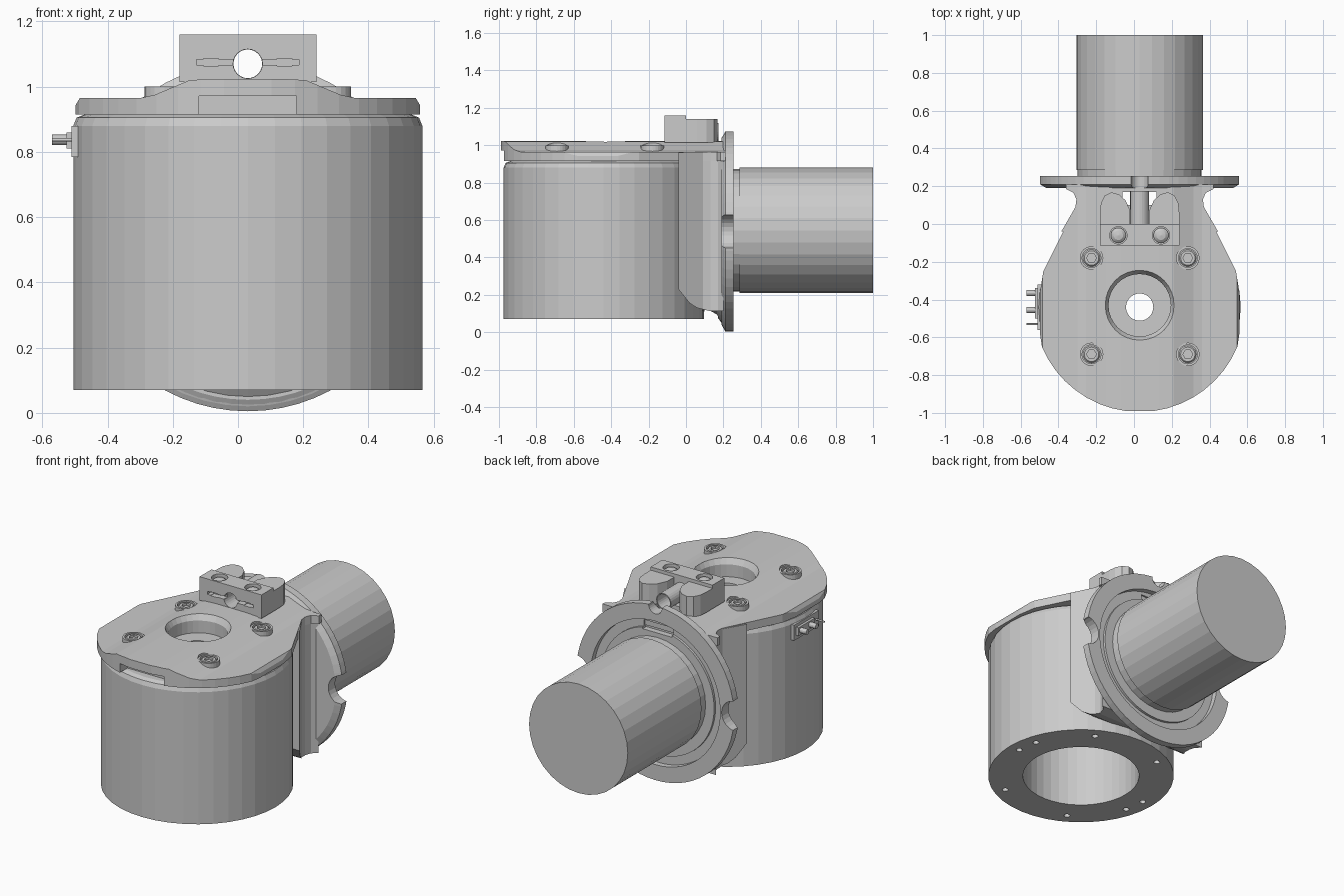
import bpy, bmesh
from math import cos, sin, pi, radians
from mathutils import Vector

if "Cube" in bpy.data.objects:
    bpy.data.objects.remove(bpy.data.objects["Cube"])

CX, CY, CZ = 0.03, -0.44, 0.54    # shared centre line, drum axis, flange axis


def make(name, bm):
    bmesh.ops.remove_doubles(bm, verts=bm.verts, dist=1e-5)
    bmesh.ops.recalc_face_normals(bm, faces=bm.faces)
    mesh = bpy.data.meshes.new(name)
    bm.to_mesh(mesh)
    bm.free()
    obj = bpy.data.objects.new(name, mesh)
    bpy.context.collection.objects.link(obj)
    return obj


def lathe(name, profile, centre, axis="z", segs=32):
    """Revolve a closed (radius, height) loop about an axis through centre."""
    bm = bmesh.new()
    rings = []
    for r, h in profile:
        ring = []
        for i in range(segs):
            a, b = r * cos(2 * pi * i / segs), r * sin(2 * pi * i / segs)
            p = {"z": (a, b, h), "y": (a, h, b), "x": (h, a, b)}[axis]
            ring.append(bm.verts.new(Vector(p) + Vector(centre)))
        rings.append(ring)
    for k, low in enumerate(rings):
        high = rings[(k + 1) % len(rings)]
        if profile[k][0] == 0 and profile[(k + 1) % len(rings)][0] == 0:
            continue
        for i in range(segs):
            j = (i + 1) % segs
            bm.faces.new((low[i], low[j], high[j], high[i]))
    return make(name, bm)


def rod(name, radius, lo, hi, centre, axis="z", segs=24):
    return lathe(name, [(0, lo), (radius, lo), (radius, hi), (0, hi)], centre, axis, segs)


def prism(name, outline, lo, hi, axis="z"):
    """Extrude a 2D outline along an axis."""
    bm = bmesh.new()
    put = {"z": lambda a, b, h: (a, b, h), "y": lambda a, b, h: (a, h, b),
           "x": lambda a, b, h: (h, a, b)}[axis]
    ends = [[bm.verts.new(put(a, b, h)) for a, b in outline] for h in (lo, hi)]
    for end in ends:
        bm.faces.new(end)
    for i in range(len(outline)):
        j = (i + 1) % len(outline)
        bm.faces.new((ends[0][i], ends[0][j], ends[1][j], ends[1][i]))
    return make(name, bm)


def box(name, x, y, z):
    return prism(name, [(x[0], y[0]), (x[1], y[0]), (x[1], y[1]), (x[0], y[1])], *z)


def mirrored(half):
    """Half-outline of (half width, other) points made whole about the centre line."""
    return [(CX + a, b) for a, b in half] + [(CX - a, b) for a, b in reversed(half)]


def combine(obj, tool, operation="DIFFERENCE"):
    mod = obj.modifiers.new("cut", "BOOLEAN")
    mod.operation, mod.object, mod.solver = operation, tool, "EXACT"
    tool.hide_render = True
    bpy.context.view_layer.objects.active = obj
    bpy.ops.object.modifier_apply(modifier=mod.name)
    bpy.data.objects.remove(tool)


# Hollow drum with rounded top edge and screw holes underneath
drum = lathe("drum", [(0.072, 0.915), (0.5, 0.915), (0.525, 0.905), (0.535, 0.88),
                      (0.535, 0.07), (0.335, 0.07), (0.335, 0.86), (0.072, 0.86)],
             (CX, CY, 0), segs=40)
for angle in (0, 16, 60, 120, 180, 196, 240, 300):
    a = radians(angle)
    combine(drum, rod("hole", 0.018, 0, 0.12,
                      (CX + 0.465 * cos(a), CY + 0.465 * sin(a), 0), segs=12))

# Cover plate: ridge profile trimmed to the plan outline
plate = prism("cover_plate", mirrored([(0.53, 0.915), (0.53, 0.94), (0.515, 0.965),
                                       (0.33, 0.965), (0.285, 0.975), (0.178, 1.02),
                                       (0.1, 1.024)]), -1.05, 0.22, "y")
arc = [(min(0.528, 0.56 * sin(t * pi / 24)), -0.435 - 0.56 * cos(t * pi / 24))
       for t in range(1, 14)]
outline = arc + [(0.51, -0.25), (0.34, 0.09), (0.335, 0.13), (0.35, 0.165),
                 (0.39, 0.185), (0.39, 0.21)]
combine(plate, prism("trim", mirrored(outline), 0.8, 1.2), "INTERSECT")
combine(plate, lathe("bore", [(0, 0.8), (0.165, 0.8), (0.165, 0.99), (0.2, 1.05), (0, 1.05)],
                     (CX, -0.43, 0)))
combine(plate, box("window", (CX - 0.15, CX + 0.15), (-1.1, -0.9), (0.9, 0.972)))

# Socket screws on flat seats
for x in (CX - 0.255, CX + 0.255):
    for y in (-0.18, -0.69):
        combine(plate, rod("counterbore", 0.06, 0.93, 1.1, (x, y, 0)))
        lathe("screw_seat", [(0, 0.92), (0.062, 0.92), (0.062, 1.0), (0.05, 1.0),
                             (0.05, 0.985), (0, 0.985)], (x, y, 0), segs=24)
        screw = lathe("socket_screw", [(0, 0.97), (0.045, 0.97), (0.045, 0.99),
                                       (0.038, 0.998), (0, 0.998)], (x, y, 0), segs=24)
        combine(screw, rod("socket", 0.026, 0.98, 1.1, (x, y, 0), segs=6))

# Neck joining drum and flange, rounded at its lower edge
neck = prism("neck", mirrored([(0.415, -0.04), (0.34, 0.09), (0.333, 0.13),
                               (0.345, 0.17), (0.375, 0.2)]), 0.05, 0.97)
combine(neck, prism("neck_trim", [(-0.1, 0.23), (-0.04, 0.23), (0.02, 0.155), (0.06, 0.13),
                                  (0.12, 0.115), (0.25, 0.115), (0.25, 0.935), (0.19, 0.96),
                                  (-0.1, 0.96)], -1, 1, "x"), "INTERSECT")
fillet = lathe("flange_fillet", [(0, 0.08), (0.425, 0.08), (0.435, 0.13), (0.455, 0.165),
                                 (0.49, 0.19), (0.52, 0.2), (0, 0.2)], (CX, 0, CZ), "y", 48)
combine(fillet, box("fillet_trim", (CX - 0.33, CX + 0.33), (0, 0.3), (-0.1, 0.4)), "INTERSECT")

# Round flange with side notches, groove and top slot
flange = lathe("flange", [(0, 0.19), (0.5, 0.19), (0.535, 0.21), (0.535, 0.255),
                          (0.44, 0.255), (0.44, 0.22), (0.385, 0.22), (0.385, 0.235),
                          (0, 0.235)], (CX, 0, CZ), "y", 64)
for side in (-1, 1):
    combine(flange, rod("notch", 0.09, 0.1, 0.4, (CX + side * 0.54, 0, CZ), "y"))
combine(flange, rod("top_slot", 0.045, 0.1, 0.4, (CX, 0, 1.07), "y"))
combine(flange, box("cable_slot", (CX - 0.1, CX + 0.1), (0.1, 0.4), (0.9, 0.95)))

# Vertical passage behind the drum
for part in (plate, neck, fillet):
    combine(part, box("passage", (CX - 0.09, CX + 0.09), (0.1, 0.17), (-0.1, 1.2)))

# Rear barrel with a slightly narrower root
lathe("barrel", [(0, 0.22), (0.328, 0.22), (0.328, 0.285), (0.335, 0.285),
                 (0.335, 1.0), (0, 1.0)], (CX, 0, 0.545), "y", 32)

# Clamp block with bore, front slots and recessed screws
block = box("clamp_block", (CX - 0.21, CX + 0.21), (-0.115, 0.0), (1.015, 1.16))
combine(block, rod("block_bore", 0.045, -0.3, 0.3, (CX, 0, 1.07), "y"))
for side in (-1, 1):
    for inner, outer, half in ((0.03, 0.157, 0.009), (0.09, 0.135, 0.012)):
        combine(block, box("slot", sorted((CX + side * inner, CX + side * outer)),
                           (-0.2, -0.08), (1.075 - half, 1.075 + half)))
    x = CX + side * 0.113
    combine(block, rod("screw_recess", 0.046, 1.13, 1.2, (x, -0.06, 0)))
    lathe("clamp_screw", [(0, 1.12), (0.04, 1.12), (0.04, 1.14), (0.025, 1.152), (0, 1.156)],
          (x, -0.06, 0), segs=24)
    lobe = [(0.05, -0.01), (0.05, 0.07), (0.075, 0.125), (0.11, 0.157), (0.15, 0.168),
            (0.185, 0.15), (0.205, 0.11), (0.21, 0.06), (0.21, -0.01)]
    prism("clamp_lobe", [(CX + side * a, b) for a, b in lobe], 1.015, 1.14)
lathe("guide_pipe", [(0.044, -0.02), (0.05, -0.02), (0.05, 0.175), (0.044, 0.175)],
      (CX, 0, 1.07), "y", 24)

# Side connector with pins
box("connector_body", (-0.51, -0.44), (-0.56, -0.32), (0.785, 0.88))
box("connector_step", (-0.525, -0.5), (-0.5, -0.34), (0.81, 0.86))
for y, r in ((-0.365, 0.016), (-0.455, 0.016), (-0.53, 0.005)):
    rod("connector_pin", r, -0.57, -0.48, (0, y, 0.837), "x", 12)
